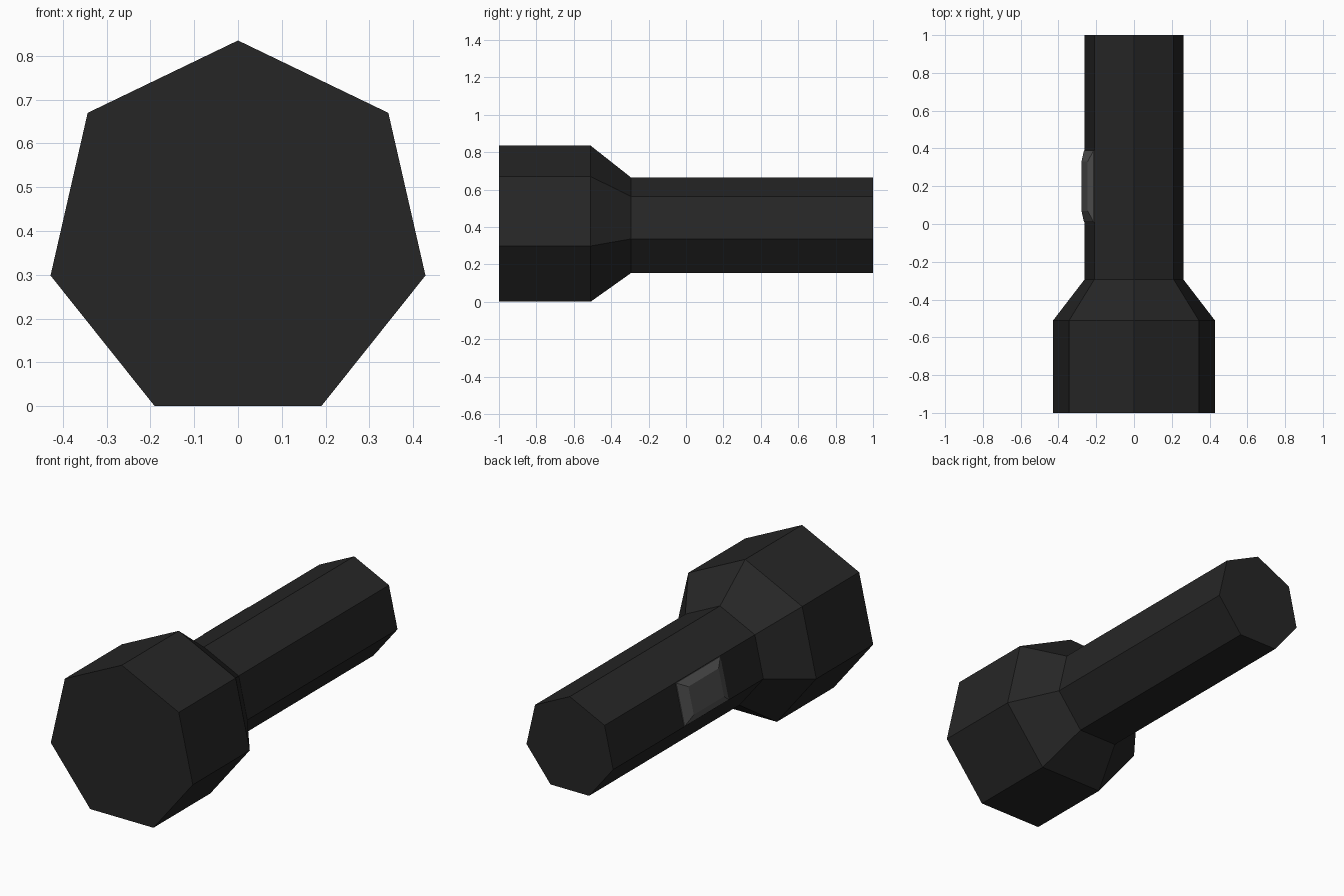
import bpy, bmesh, math
from mathutils import Vector

if "Cube" in bpy.data.objects:
    bpy.data.objects.remove(bpy.data.objects["Cube"])

SIDES = 7
CENTRE_Z = 0.396


def material(name, value):
    m = bpy.data.materials.new(name)
    m.diffuse_color = (value, value, value, 1)
    m.use_nodes = True
    m.node_tree.nodes["Principled BSDF"].inputs["Base Color"].default_value = m.diffuse_color
    return m


def loft(name, rings, mat, cap_start=True):
    """Skin a list of point rings and cap the ends."""
    bm = bmesh.new()
    loops = [[bm.verts.new(p) for p in ring] for ring in rings]
    n = len(loops[0])
    for a, b in zip(loops, loops[1:]):
        for i in range(n):
            j = (i + 1) % n
            bm.faces.new((a[i], a[j], b[j], b[i]))
    if cap_start:
        bm.faces.new(loops[0])
    bm.faces.new(loops[-1])
    bmesh.ops.recalc_face_normals(bm, faces=bm.faces)
    mesh = bpy.data.meshes.new(name)
    bm.to_mesh(mesh)
    bm.free()
    mesh.materials.append(mat)
    obj = bpy.data.objects.new(name, mesh)
    bpy.context.collection.objects.link(obj)
    return obj


def heptagon(y, r):
    return [(r * math.sin(math.tau * i / SIDES), y,
             CENTRE_Z + r * math.cos(math.tau * i / SIDES)) for i in range(SIDES)]


black = material("black_body", 0.019)
grey = material("grey_switch", 0.085)

# Torch body: wide head, tapered neck and straight handle
R = 0.268
loft("torch_body", [heptagon(y, r) for y, r in
                    ((-1, 0.439), (-0.51, 0.439), (-0.293, R), (1, R))], black)

# Switch: bevelled button on the upper left handle face
angle = 1.5 * math.tau / SIDES
normal = Vector((-math.sin(angle), 0, math.cos(angle)))
along = Vector((0, 1, 0))
across = normal.cross(along)
apothem = R * math.cos(math.pi / SIDES)
origin = Vector((0, 0.2, CENTRE_Z))


def pad(height, half_length, half_width):
    c = origin + normal * (apothem + height)
    return [c + along * half_length * s + across * half_width * t
            for s, t in ((-1, -1), (1, -1), (1, 1), (-1, 1))]


loft("switch", [pad(-0.003, 0.19, 0.114), pad(0.004, 0.19, 0.114),
                pad(0.027, 0.13, 0.074)], grey)
